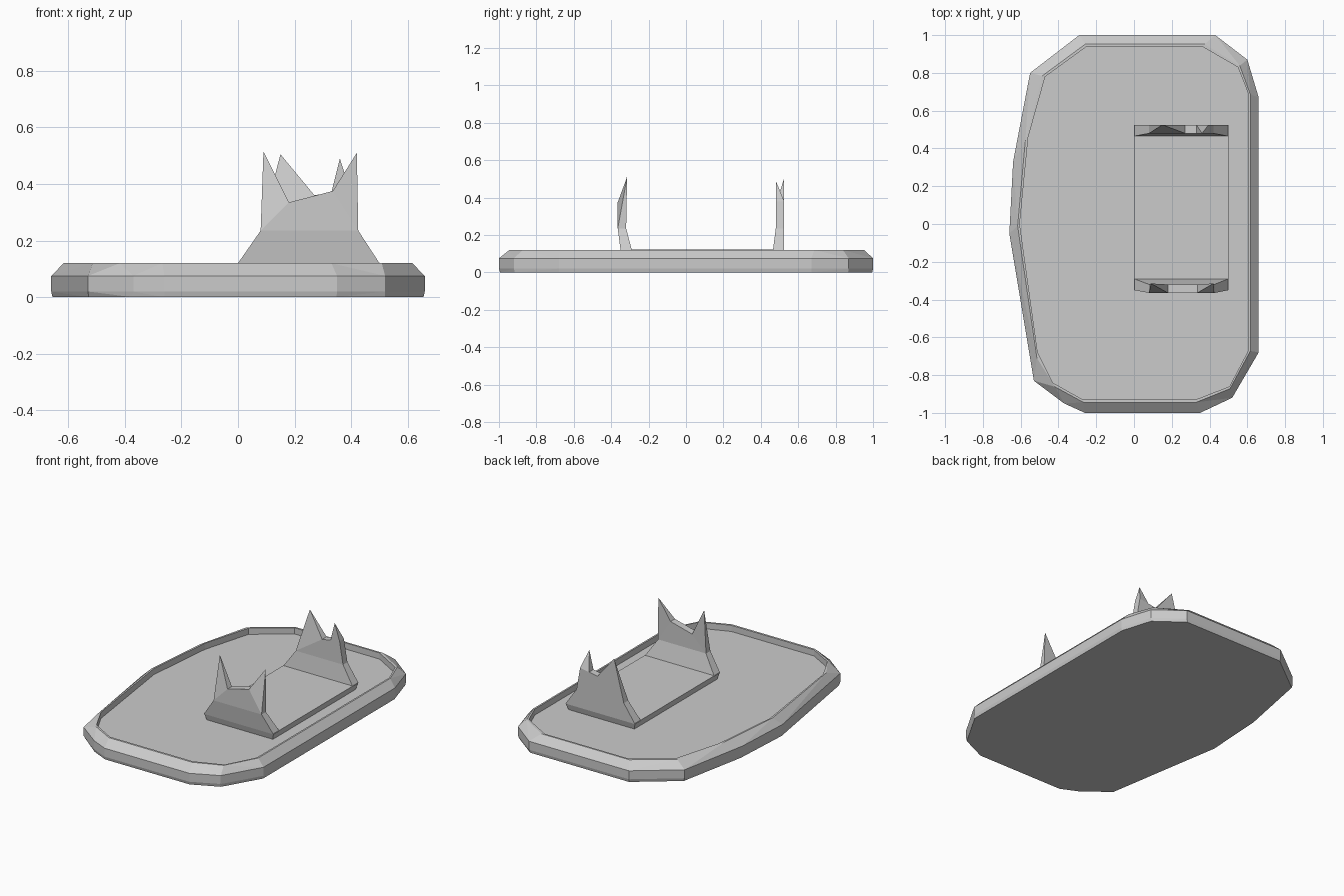
import bpy
import bmesh

cube = bpy.data.objects.get("Cube")
if cube:
    bpy.data.objects.remove(cube)

GREY = (0.6, 0.6, 0.6, 1)
mat = bpy.data.materials.new("plain grey")
mat.use_nodes = True
mat.diffuse_color = GREY
mat.node_tree.nodes["Principled BSDF"].inputs["Base Color"].default_value = GREY


def loft(name, rings):
    """Join equal closed rings in order and cap both ends."""
    bm = bmesh.new()
    loops = [[bm.verts.new(p) for p in ring] for ring in rings]
    n = len(loops[0])
    for a, b in zip(loops, loops[1:]):
        for i in range(n):
            j = (i + 1) % n
            bm.faces.new((a[i], a[j], b[j], b[i]))
    bm.faces.new(loops[0][::-1])
    bm.faces.new(loops[-1])
    bmesh.ops.remove_doubles(bm, verts=bm.verts, dist=0.0005)
    bmesh.ops.triangulate(bm, faces=[f for f in bm.faces if len(f.verts) > 3])
    bmesh.ops.recalc_face_normals(bm, faces=bm.faces)
    mesh = bpy.data.meshes.new(name)
    bm.to_mesh(mesh)
    bm.free()
    mesh.materials.append(mat)
    obj = bpy.data.objects.new(name, mesh)
    bpy.context.collection.objects.link(obj)
    return obj


# Tray: bevelled outer wall, thin rim and a sunken floor
outer = [(-.29, 1), (.43, 1), (.6, .87), (.66, .67), (.66, -.68), (.52, -.92), (.35, -1),
         (-.26, -1), (-.37, -.95), (-.53, -.83), (-.66, -.05), (-.64, .33), (-.55, .8)]
inner = [(-.25, .94), (.36, .94), (.55, .83), (.605, .69), (.605, -.67), (.505, -.86), (.325, -.93),
         (-.27, -.93), (-.43, -.84), (-.51, -.68), (-.605, 0), (-.56, .46), (-.47, .78)]


def tray_ring(t, z):
    return [(a + (c - a) * t, b + (d - b) * t, z) for (a, b), (c, d) in zip(inner, outer)]


FLOOR, TOP = 0.08, 0.12
loft("tray", [tray_ring(.92, 0), tray_ring(1, .02), tray_ring(1, .075),
              tray_ring(.2, TOP), tray_ring(0, TOP), tray_ring(0, FLOOR)])


# Raised platform, slightly undercut
def box_ring(inset, z):
    x0, x1, y0, y1 = inset, .5 - inset, -.35 + inset, .525 - inset
    return [(x0, y0, z), (x1, y0, z), (x1, y1, z), (x0, y1, z)]


loft("platform", [box_ring(.015, FLOOR - .01), box_ring(0, TOP + .003)])


# Forked end plates: x, z, outer y, inner y
def end_plate(name, profile):
    loft(name, [[(x, yo, z) for x, z, yo, yi in profile],
                [(x, yi, z) for x, z, yo, yi in profile]])


end_plate("front_fork", [
    (0, TOP, -.35, -.29), (.08, .235, -.365, -.32), (.09, .515, -.315, -.315),
    (.18, .335, -.365, -.32), (.335, .375, -.365, -.32), (.42, .51, -.315, -.315),
    (.425, .235, -.365, -.32), (.5, TOP, -.35, -.29)])
end_plate("back_fork", [
    (0, TOP, .525, .465), (.08, .235, .525, .48), (.15, .505, .525, .525),
    (.27, .36, .525, .48), (.33, .37, .525, .48), (.36, .49, .48, .48),
    (.395, .38, .525, .48), (.42, .235, .525, .48), (.5, TOP, .525, .465)])
